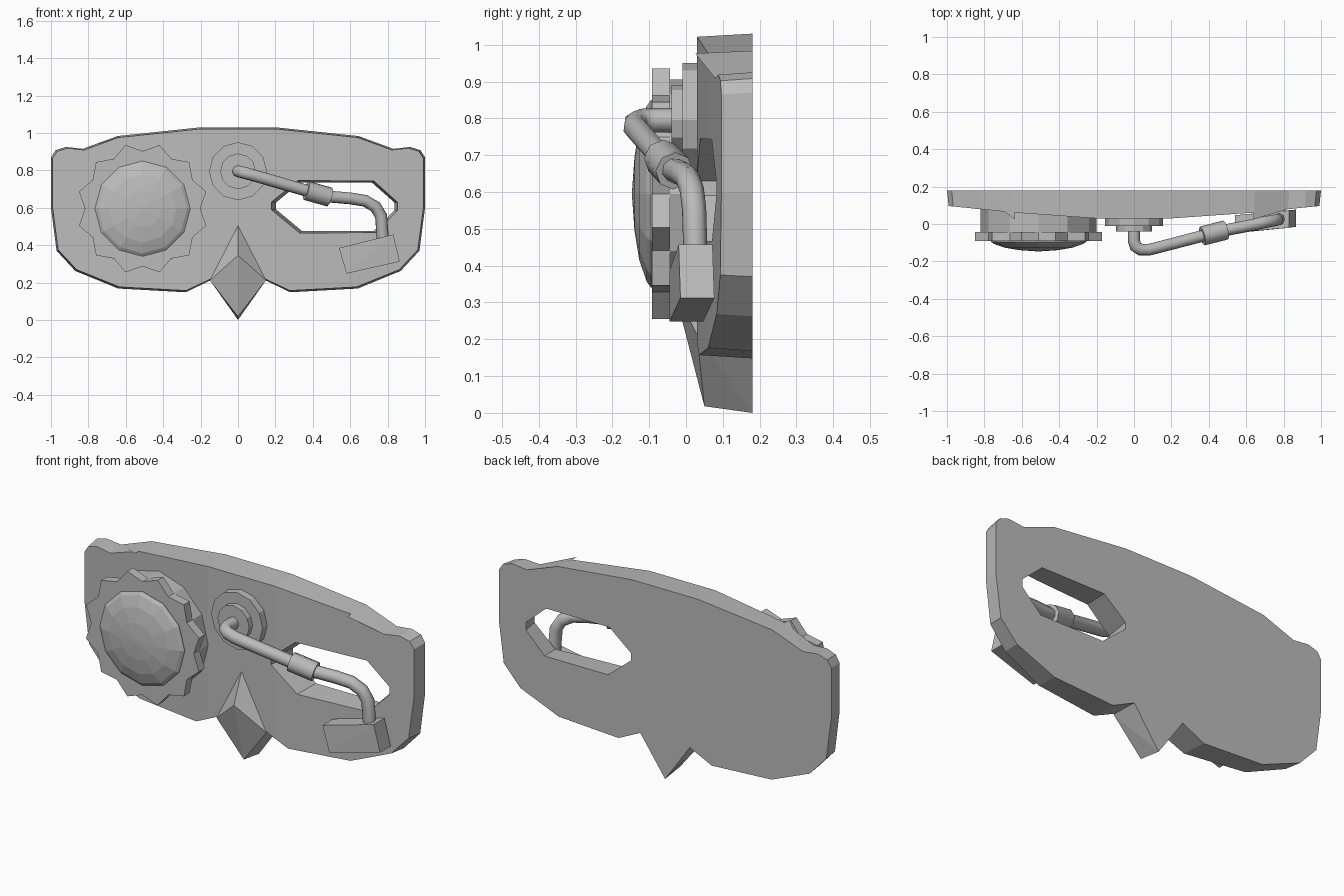
import bpy, bmesh, math
from mathutils import Vector

if "Cube" in bpy.data.objects:
    bpy.data.objects.remove(bpy.data.objects["Cube"])

GREY = (0.5, 0.5, 0.5, 1)
grey = bpy.data.materials.new("plain grey")
grey.use_nodes = True
grey.diffuse_color = GREY
grey.node_tree.nodes["Principled BSDF"].inputs["Base Color"].default_value = GREY


def finish(name, bm):
    bmesh.ops.recalc_face_normals(bm, faces=bm.faces[:])
    mesh = bpy.data.meshes.new(name)
    bm.to_mesh(mesh)
    bm.free()
    mesh.materials.append(grey)
    ob = bpy.data.objects.new(name, mesh)
    bpy.context.collection.objects.link(ob)
    return ob


def loft(name, rings):
    """Join equal-length rings of points and cap both ends."""
    bm = bmesh.new()
    loops = [[bm.verts.new(p) for p in ring] for ring in rings]
    for a, b in zip(loops, loops[1:]):
        for i in range(len(a)):
            j = (i + 1) % len(a)
            bm.faces.new((a[i], a[j], b[j], b[i]))
    bm.faces.new(loops[0])
    bm.faces.new(loops[-1])
    return finish(name, bm)


def hull(name, points):
    bm = bmesh.new()
    for p in points:
        bm.verts.new(p)
    bmesh.ops.convex_hull(bm, input=bm.verts[:])
    return finish(name, bm)


def ring(cx, cz, y, radii, n):
    """Circle facing the front; several radii alternate around it."""
    pts = []
    for i in range(n):
        a = math.tau * i / n
        r = radii[i % len(radii)]
        pts.append((cx + r * math.cos(a), y, cz + r * math.sin(a)))
    return pts


def front_depth(x):
    x = abs(x)
    if x < 0.2:
        return 0.03
    if x < 0.64:
        return 0.03 + (x - 0.2) * 0.07
    return 0.061 + (x - 0.64) * 0.1


# Mask plate: tapered outline with a bowed front
half = [(0.15, 0.21), (0.28, 0.148), (0.64, 0.168), (0.87, 0.262), (0.97, 0.37),
        (1.0, 0.6), (1.0, 0.87), (0.975, 0.908), (0.92, 0.925), (0.83, 0.915),
        (0.645, 0.983), (0.2, 1.03)]
outline = half + [(-x, z) for x, z in reversed(half)]
plate = loft("mask_plate", [[(x, 0.18, z) for x, z in outline],
                            [(x * 0.991, 0, 0.6 + (z - 0.6) * 0.98) for x, z in outline]])
bm = bmesh.new()
bm.from_mesh(plate.data)
for x in (-0.64, -0.2, 0.2, 0.64):
    bmesh.ops.bisect_plane(bm, geom=bm.verts[:] + bm.edges[:] + bm.faces[:],
                           plane_co=(x, 0, 0), plane_no=(1, 0, 0), dist=0.0001)
for v in bm.verts:
    if v.co.y < 0.01:
        v.co.y = front_depth(v.co.x)
bm.to_mesh(plate.data)
bm.free()

# Open eye hole, narrowing slightly toward the back
eye = [(0.18, 0.63), (0.32, 0.745), (0.73, 0.745), (0.86, 0.63),
       (0.86, 0.585), (0.74, 0.465), (0.33, 0.465), (0.18, 0.59)]
cutter = loft("eye_cutter", [[(0.52 + (x - 0.52) * s, y, 0.605 + (z - 0.605) * s)
                              for x, z in eye] for y, s in ((0, 1.02), (0.2, 0.92))])
cutter.hide_render = True
cut = plate.modifiers.new("eye hole", 'BOOLEAN')
cut.operation = 'DIFFERENCE'
cut.solver = 'EXACT'
cut.object = cutter
bpy.context.view_layer.objects.active = plate
bpy.ops.object.modifier_apply(modifier=cut.name)
bpy.data.objects.remove(cutter)

# Faceted nose
hull("nose", [(0, -0.035, 0.345), (0, 0.03, 0.505), (0, 0.05, 0.018), (0, 0.18, 0)]
     + [(s * 0.15, y, 0.212) for s in (-1, 1) for y in (0.03, 0.18)])

# Covered eye: drum, toothed ring and domed lens
EX, EZ = -0.51, 0.595
loft("eye_drum", [ring(EX, EZ, y, [0.31], 12) for y in (0.1, -0.044)])
teeth = loft("toothed_ring", [ring(0, 0, y, [0.308, 0.352], 24) for y in (-0.043, -0.092)])
teeth.location = (EX, 0, EZ)
loft("domed_lens", [ring(EX, EZ, y, [r], 12) for r, y in
                    ((0.255, -0.08), (0.255, -0.095), (0.238, -0.107), (0.18, -0.127),
                     (0.1, -0.14), (0.015, -0.146))])

# Forehead socket
loft("socket_base", [ring(0, 0.795, y, [0.155], 12) for y in (0.06, -0.01)])
loft("socket_step", [ring(0, 0.795, y, [0.095], 12) for y in (0, -0.04)])


def tube(name, points, radius):
    curve = bpy.data.curves.new(name, 'CURVE')
    curve.dimensions = '3D'
    curve.bevel_depth = radius
    curve.bevel_resolution = 2
    curve.use_fill_caps = True
    line = curve.splines.new('POLY')
    line.points.add(len(points) - 1)
    for p, co in zip(line.points, points):
        p.co = (*co, 1)
    ob = bpy.data.objects.new(name, curve)
    bpy.context.collection.objects.link(ob)
    bpy.ops.object.select_all(action='DESELECT')
    ob.select_set(True)
    bpy.context.view_layer.objects.active = ob
    bpy.ops.object.convert(target='MESH')
    ob = bpy.context.object
    ob.data.materials.clear()
    ob.data.materials.append(grey)
    bpy.ops.object.shade_smooth_by_angle(angle=math.radians(50))


# Bent hose with a collar halfway along
tube("hose", [(0, -0.03, 0.795), (0, -0.09, 0.795), (0.008, -0.12, 0.793),
              (0.035, -0.137, 0.786), (0.08, -0.138, 0.774), (0.37, -0.063, 0.69),
              (0.48, -0.035, 0.66), (0.6, -0.012, 0.65), (0.68, 0.005, 0.637),
              (0.735, 0.016, 0.605), (0.765, 0.022, 0.555), (0.775, 0.026, 0.42)], 0.033)
a, b = Vector((0.365, -0.064, 0.692)), Vector((0.49, -0.032, 0.657))
tube("hose_collar", [a, a.lerp(b, 0.1), a.lerp(b, 0.9), b], 0.052)

# Cheek box at the end of the hose
front = [(0.54, -0.045, 0.385), (0.58, -0.045, 0.248),
         (0.83, -0.02, 0.457), (0.865, -0.015, 0.312)]
hull("cheek_box", front + [(x, y + 0.092, z) for x, y, z in front])
